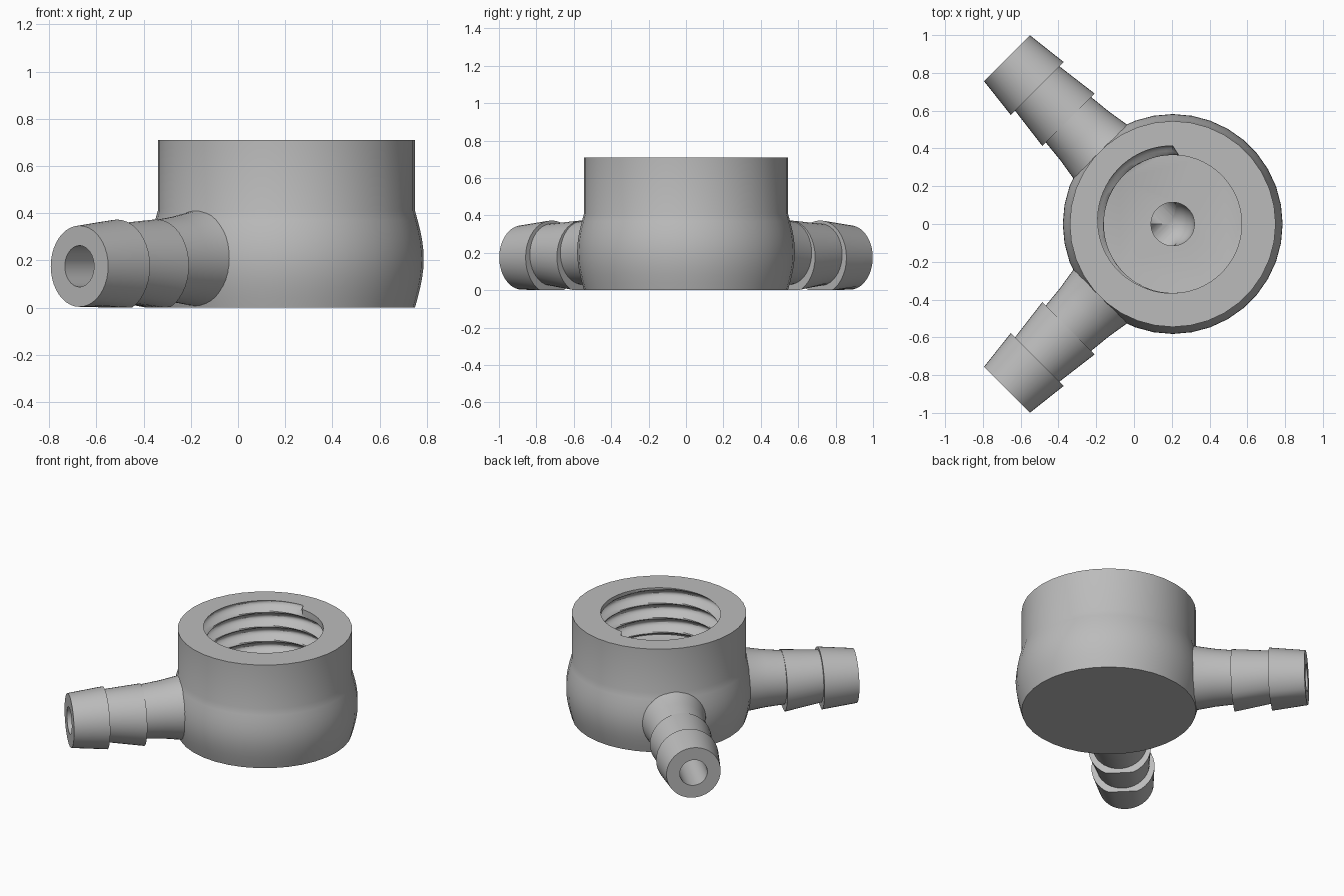
import bpy, bmesh, math
from mathutils import Vector

cube = bpy.data.objects.get("Cube")
if cube:
    bpy.data.objects.remove(cube, do_unlink=True)

CX = 0.205          # axis of the round housing
TOP, FLOOR = 0.71, 0.36
BORE = 0.0875

grey = bpy.data.materials.new("plain grey")
grey.use_nodes = True
colour = (0.5, 0.5, 0.5, 1)
grey.diffuse_color = colour
grey.node_tree.nodes["Principled BSDF"].inputs["Base Color"].default_value = colour


def loft(name, rings, cap=True):
    """Skin a list of equal-length point rings, with capped or joined ends."""
    bm = bmesh.new()
    rows = [[bm.verts.new(p) for p in ring] for ring in rings]
    n = len(rows[0])
    pairs = list(zip(rows, rows[1:]))
    if not cap:
        pairs.append((rows[-1], rows[0]))
    for a, b in pairs:
        for i in range(n):
            j = (i + 1) % n
            bm.faces.new((a[i], a[j], b[j], b[i]))
    if cap:
        bm.faces.new(rows[0][::-1])
        bm.faces.new(rows[-1])
    bmesh.ops.recalc_face_normals(bm, faces=bm.faces)
    mesh = bpy.data.meshes.new(name)
    bm.to_mesh(mesh)
    bm.free()
    mesh.materials.append(grey)
    ob = bpy.data.objects.new(name, mesh)
    bpy.context.collection.objects.link(ob)
    return ob


def activate(ob):
    bpy.ops.object.select_all(action='DESELECT')
    ob.select_set(True)
    bpy.context.view_layer.objects.active = ob


def lathe(name, profile, sides):
    turns = [math.tau * i / sides for i in range(sides)]
    return loft(name, [[(CX + r * math.cos(a), r * math.sin(a), z) for a in turns]
                       for r, z in profile])


def cut(target, cutter):
    cutter.hide_render = True
    mod = target.modifiers.new("cut", 'BOOLEAN')
    mod.operation = 'DIFFERENCE'
    mod.solver = 'EXACT'
    mod.object = cutter
    activate(target)
    bpy.ops.object.modifier_apply(modifier=mod.name)
    bpy.data.objects.remove(cutter, do_unlink=True)


def barb_ring(t, r, zc, side, sides=40):
    """Circle across a 45 degree axis at distance t, flattened at the ground."""
    along = Vector((-1, side, 0)).normalized()
    across = Vector((side, 1, 0)).normalized()
    centre = Vector((CX, 0, zc)) + along * t
    ring = []
    for i in range(sides):
        a = math.tau * i / sides
        p = centre + across * (r * math.cos(a)) + Vector((0, 0, r * math.sin(a)))
        p.z = max(p.z, 0)
        ring.append(p)
    return ring


# Housing: bulging base below a straight collar
bulge = [(0.545 + 0.037 * math.sin(math.pi * i / 10), 0.41 * i / 10) for i in range(11)]
housing = lathe("housing", bulge + [(0.545, TOP)], 36)

# Threaded socket: radius swells along a descending helix
PITCH, COLS, ROWS = 0.1, 72, 42


def thread_radius(turn, z):
    r = 0.365
    for k in range(5):
        d = abs(z - (TOP - PITCH * (turn + k))) / PITCH
        if d < 0.45:
            r = max(r, 0.365 + 0.05 * math.cos(math.pi * d / 0.9))
    return r if z > FLOOR + 0.005 else 0.365


socket = []
for j in range(ROWS + 1):
    z = FLOOR + (TOP + 0.03 - FLOOR) * j / ROWS
    ring = []
    for i in range(COLS):
        a = math.pi / 2 + math.tau * i / COLS
        r = thread_radius(i / COLS, z)
        ring.append((CX + r * math.cos(a), r * math.sin(a), z))
    socket.append(ring)
cut(housing, loft("socket_cutter", socket))

# Central well with a rounded bottom
well = [(0.115 * math.cos(a), 0.2 + 0.115 * math.sin(a))
        for a in (math.radians(-80 + 10 * i) for i in range(9))]
cut(housing, lathe("well_cutter", well + [(0.115, FLOOR + 0.05)], 32))

# Two angled bores, then the ridged hose barbs around them
stations = [(0.45, 0.22, 0.23), (0.55, 0.2, 0.207), (0.66, 0.182, 0.204), (0.78, 0.17, 0.2),
            (0.78, 0.196, 0.178), (1.015, 0.166, 0.19),
            (1.015, 0.198, 0.175), (1.24, 0.172, 0.175),
            (1.24, BORE, 0.175), (0.45, BORE, 0.175)]
for name, side in (("front_barb", -1), ("back_barb", 1)):
    bore = [barb_ring(t, BORE, 0.175, side) for t in (0.02, 0.7)]
    cut(housing, loft("bore_cutter", bore))
    barb = loft(name, [barb_ring(*s, side) for s in stations], cap=False)
    activate(barb)
    bpy.ops.object.shade_smooth_by_angle(angle=math.radians(30))

activate(housing)
bpy.ops.object.shade_smooth_by_angle(angle=math.radians(30))
